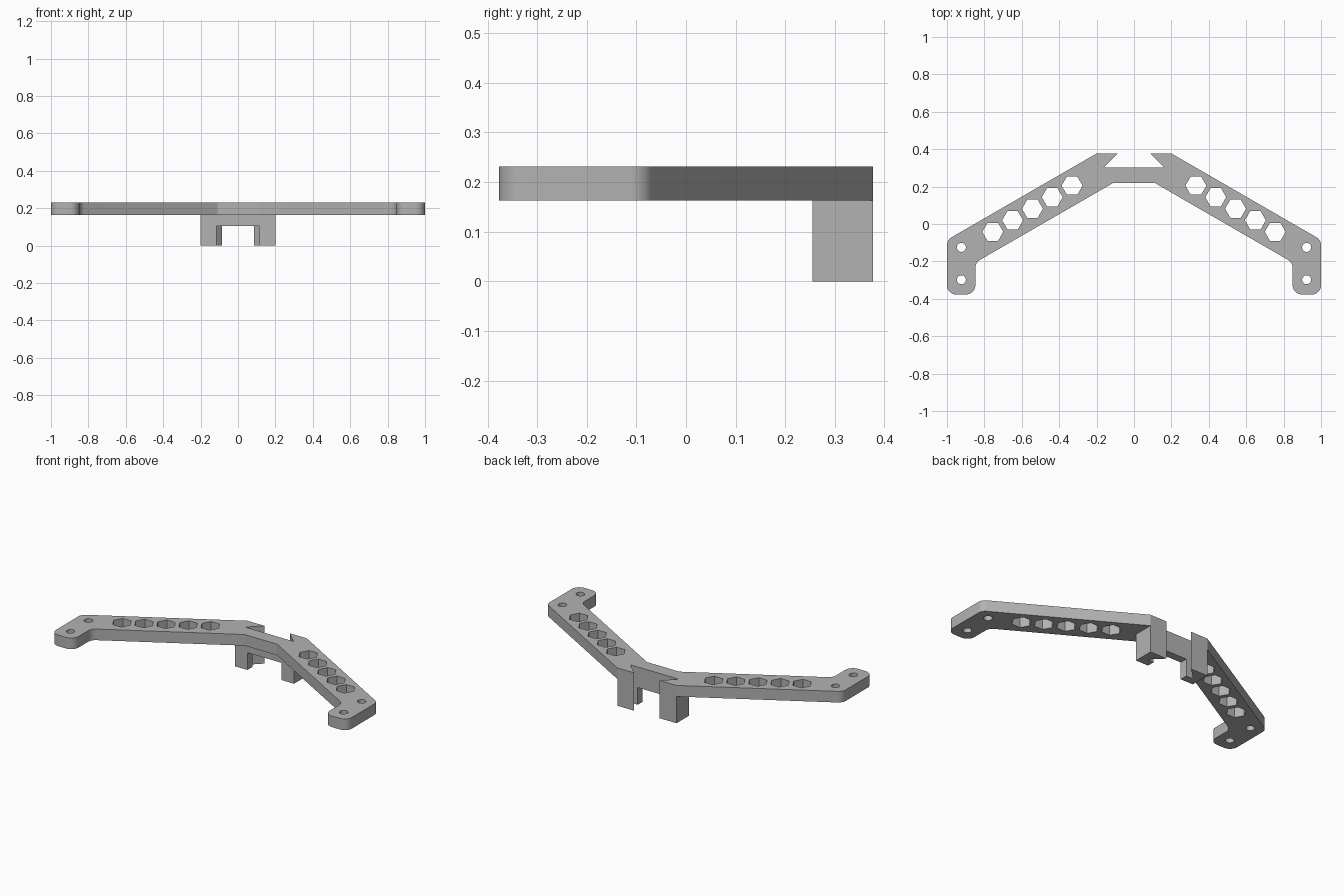
import bpy, bmesh
from math import cos, sin, pi, tan, radians
from mathutils import Vector

cube = bpy.data.objects.get("Cube")
if cube:
    bpy.data.objects.remove(cube, do_unlink=True)

grey = bpy.data.materials.new("plain_grey")
grey.use_nodes = True
tone = (0.45, 0.45, 0.45, 1)
grey.diffuse_color = tone
grey.node_tree.nodes["Principled BSDF"].inputs["Base Color"].default_value = tone

LEG_TOP, PLATE_TOP = 0.163, 0.231
BACK, GROOVE, LEG_FRONT = 0.377, 0.302, 0.255


def fillet(a, b, c, radius, steps=8):
    """Arc replacing corner b between points a and c."""
    a, b, c = Vector(a), Vector(b), Vector(c)
    u, v = (a - b).normalized(), (c - b).normalized()
    half = u.angle(v) / 2
    centre = b + (u + v).normalized() * radius / sin(half)
    start = b + u * radius / tan(half) - centre
    end = b + v * radius / tan(half) - centre
    sweep = start.angle_signed(end)
    # angle_signed is clockwise positive
    return [(centre.x + start.x * cos(t) + start.y * sin(t),
             centre.y - start.x * sin(t) + start.y * cos(t))
            for t in (sweep * i / steps for i in range(steps + 1))]


def ring(centre, radius, sides):
    return [(centre[0] + radius * cos(2 * pi * i / sides),
             centre[1] + radius * sin(2 * pi * i / sides)) for i in range(sides)]


def mirrored(points):
    return [(-x, y) for x, y in reversed(points)]


def slab(name, loops, bottom, top):
    """Extrude a flat outline (further loops are holes) between two heights."""
    curve = bpy.data.curves.new(name, "CURVE")
    curve.dimensions = "2D"
    curve.fill_mode = "BOTH"
    curve.extrude = (top - bottom) / 2
    for loop in loops:
        spline = curve.splines.new("POLY")
        spline.points.add(len(loop) - 1)
        for point, (x, y) in zip(spline.points, loop):
            point.co = (x, y, 0, 1)
        spline.use_cyclic_u = True
    helper = bpy.data.objects.new(name + "_outline", curve)
    bpy.context.collection.objects.link(helper)
    bpy.context.view_layer.update()
    mesh = bpy.data.meshes.new_from_object(helper)
    bpy.data.objects.remove(helper, do_unlink=True)

    bm = bmesh.new()
    bm.from_mesh(mesh)
    bmesh.ops.remove_doubles(bm, verts=bm.verts, dist=0.0001)
    bmesh.ops.translate(bm, verts=bm.verts, vec=(0, 0, (bottom + top) / 2))
    bmesh.ops.recalc_face_normals(bm, faces=bm.faces)
    bm.to_mesh(mesh)
    bm.free()
    mesh.name = name
    mesh.materials.clear()
    mesh.materials.append(grey)
    obj = bpy.data.objects.new(name, mesh)
    bpy.context.collection.objects.link(obj)
    bpy.ops.object.select_all(action="DESELECT")
    obj.select_set(True)
    bpy.context.view_layer.objects.active = obj
    bpy.ops.object.shade_smooth_by_angle(angle=radians(25))
    return obj


# Bracket plate: half outline from the groove round the arm to the inner bend
corners = [(0.2, BACK), (1, -0.085), (1, -BACK), (0.848, -BACK),
           (0.848, -0.206), (0.11, 0.22)]
half = [(0.163, GROOVE), (0.086, BACK), corners[0]]
for a, b, c in zip(corners, corners[1:], corners[2:]):
    half += fillet(a, b, c, 0.05)
half.append(corners[-1])

# Hexagonal lightening holes along the arm and round screw holes at the end
first, last = Vector((0.331, 0.205)), Vector((0.755, -0.042))
holes = [ring(first.lerp(last, i / 4), 0.056, 6) for i in range(5)]
holes += [ring((0.923, y), 0.024, 32) for y in (-0.125, -0.298)]
holes += [mirrored(h) for h in holes]
slab("bracket_plate", [half + mirrored(half)] + holes, LEG_TOP, PLATE_TOP)

# Dovetail legs below the plate
leg = [(0.115, LEG_FRONT), (0.2, LEG_FRONT), (0.2, BACK), (0.086, BACK),
       (0.163, GROOVE), (0.115, GROOVE)]
slab("left_leg", [leg], 0, LEG_TOP)
slab("right_leg", [mirrored(leg)], 0, LEG_TOP)

# Bridge joining the legs
side = [(0.115, LEG_FRONT), (0.115, GROOVE)]
slab("leg_bridge", [side + mirrored(side)], 0.105, LEG_TOP)
